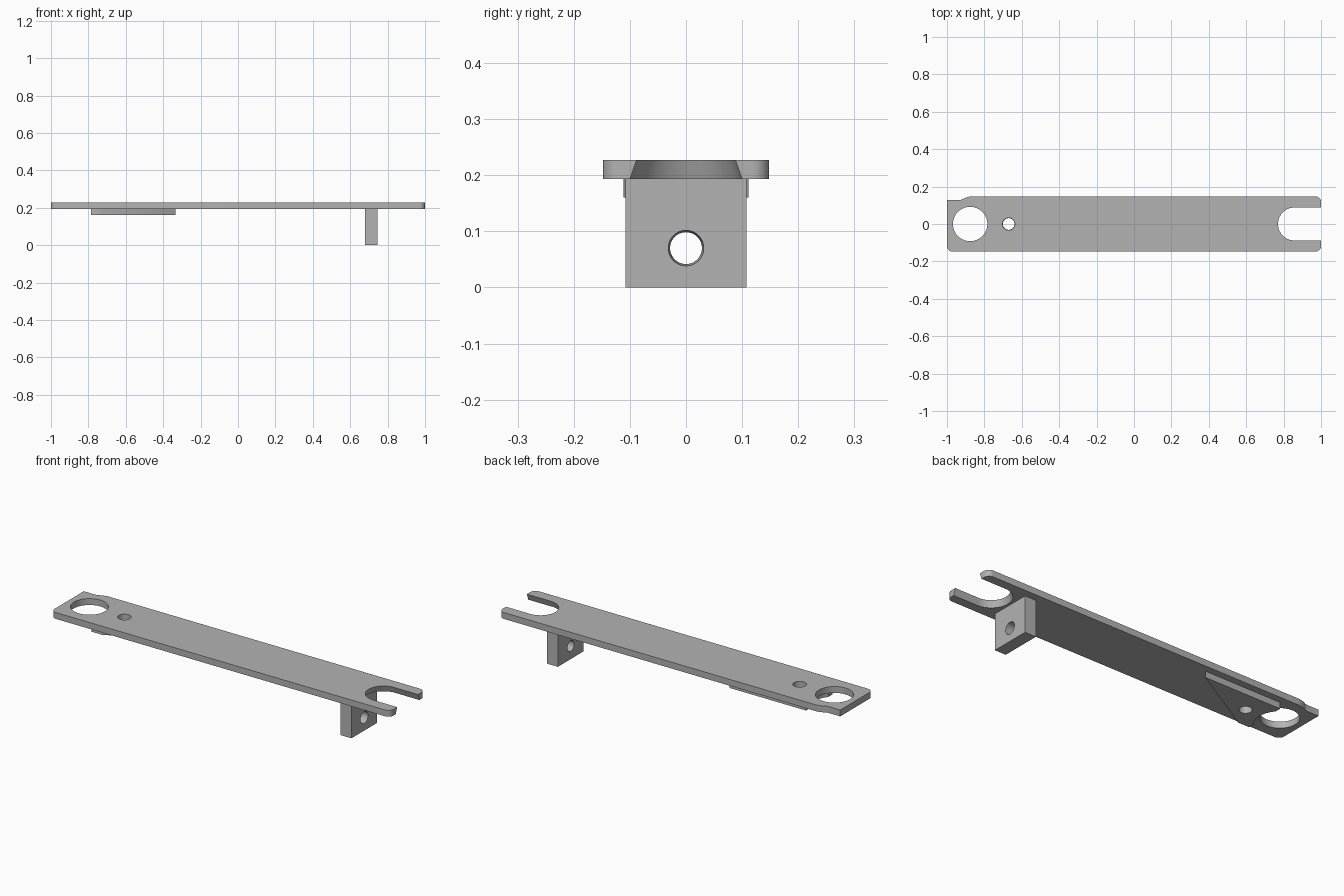
import bpy, bmesh, math
from mathutils import Matrix, Vector

cube = bpy.data.objects.get("Cube")
if cube:
    bpy.data.objects.remove(cube, do_unlink=True)

grey = bpy.data.materials.new("plain_grey")
grey.use_nodes = True
colour = (0.45, 0.45, 0.45, 1)
grey.diffuse_color = colour
grey.node_tree.nodes["Principled BSDF"].inputs["Base Color"].default_value = colour

PLATE_BOTTOM, PLATE_TOP, HALF_WIDTH = 0.193, 0.227, 0.148
HOLE_X, PIN_X = -0.876, -0.67


def arc(cx, cy, r, start, end, steps=8):
    """Points on an arc, angles in degrees."""
    angles = [math.radians(start + (end - start) * i / steps) for i in range(steps + 1)]
    return [(cx + r * math.cos(a), cy + r * math.sin(a)) for a in angles]


def loft(name, lower, z0, upper, z1):
    """Solid between two matching counterclockwise outlines."""
    bm = bmesh.new()
    low = [bm.verts.new((x, y, z0)) for x, y in lower]
    high = [bm.verts.new((x, y, z1)) for x, y in upper]
    bm.faces.new(low[::-1])
    bm.faces.new(high)
    n = len(low)
    for i in range(n):
        j = (i + 1) % n
        bm.faces.new((low[i], low[j], high[j], high[i]))
    bmesh.ops.recalc_face_normals(bm, faces=bm.faces)
    mesh = bpy.data.meshes.new(name)
    bm.to_mesh(mesh)
    bm.free()
    ob = bpy.data.objects.new(name, mesh)
    bpy.context.collection.objects.link(ob)
    mesh.materials.append(grey)
    return ob


def round_cutter(centre, r0, r1, length, along_x=False):
    """Round, optionally tapered, cutter centred on a point."""
    ring0, ring1 = [arc(0, 0, r, 0, 360, 48)[:-1] for r in (r0, r1)]
    ob = loft("hole_cutter", ring0, -length / 2, ring1, length / 2)
    turn = Matrix.Rotation(math.pi / 2, 4, "Y") if along_x else Matrix()
    ob.data.transform(Matrix.Translation(Vector(centre)) @ turn)
    return ob


def cut(ob, cutters):
    bpy.context.view_layer.objects.active = ob
    for cutter in cutters:
        cutter.hide_render = True
        mod = ob.modifiers.new("cut", "BOOLEAN")
        mod.operation, mod.solver, mod.object = "DIFFERENCE", "EXACT", cutter
        bpy.ops.object.modifier_apply(modifier=mod.name)
        bpy.data.objects.remove(cutter, do_unlink=True)


def smooth(ob):
    bpy.ops.object.select_all(action="DESELECT")
    ob.select_set(True)
    bpy.context.view_layer.objects.active = ob
    bpy.ops.object.shade_smooth_by_angle(angle=math.radians(30))


# Long flat plate with rounded corners and one stepped-in corner
r = 0.03
step_r, step_deg = 0.11, 33
outline = arc(-1 + r, -HALF_WIDTH + r, r, 180, 270)
outline += arc(1 - r, -HALF_WIDTH + r, r, 270, 360)
outline += arc(1 - r, HALF_WIDTH - r, r, 0, 90)
outline += arc(-0.86, HALF_WIDTH - step_r, step_r, 90, 90 + step_deg)
outline += [(-0.93, 0.129), (-1, 0.129)]
plate = loft("main_plate", outline, PLATE_BOTTOM, outline, PLATE_TOP)


# Open slot with sloping walls, the big hole and the pin hole
def slot(radius):
    return arc(0.858, 0, radius, 90, 270, 32) + [(1.1, -radius), (1.1, radius)]


slot_cutter = loft("slot_cutter", slot(0.107), PLATE_BOTTOM - 0.02,
                   slot(0.081), PLATE_TOP + 0.02)
cut(plate, [slot_cutter,
            round_cutter((HOLE_X, 0, 0.21), 0.092, 0.092, 0.2),
            round_cutter((PIN_X, 0, 0.19), 0.033, 0.033, 0.2)])

# Wedge-shaped pad under the plate, hollowed beside the big hole
wedge = [(-0.785, -0.111), (-0.72, -0.111), (-0.335, 0.111), (-0.785, 0.111)]
pad = loft("underside_pad", wedge, 0.16, wedge, PLATE_BOTTOM)
cut(pad, [round_cutter((HOLE_X, 0, 0.18), 0.12, 0.12, 0.2),
          round_cutter((PIN_X, 0, 0.18), 0.031, 0.031, 0.2)])

# Hanging lug with a slightly tapered cross hole
block = [(0.68, -0.108), (0.745, -0.108), (0.745, 0.108), (0.68, 0.108)]
lug = loft("hanging_lug", block, 0, block, PLATE_BOTTOM)
cut(lug, [round_cutter((0.7125, 0, 0.07), 0.028, 0.032, 0.08, along_x=True)])

for part in (plate, pad, lug):
    smooth(part)
